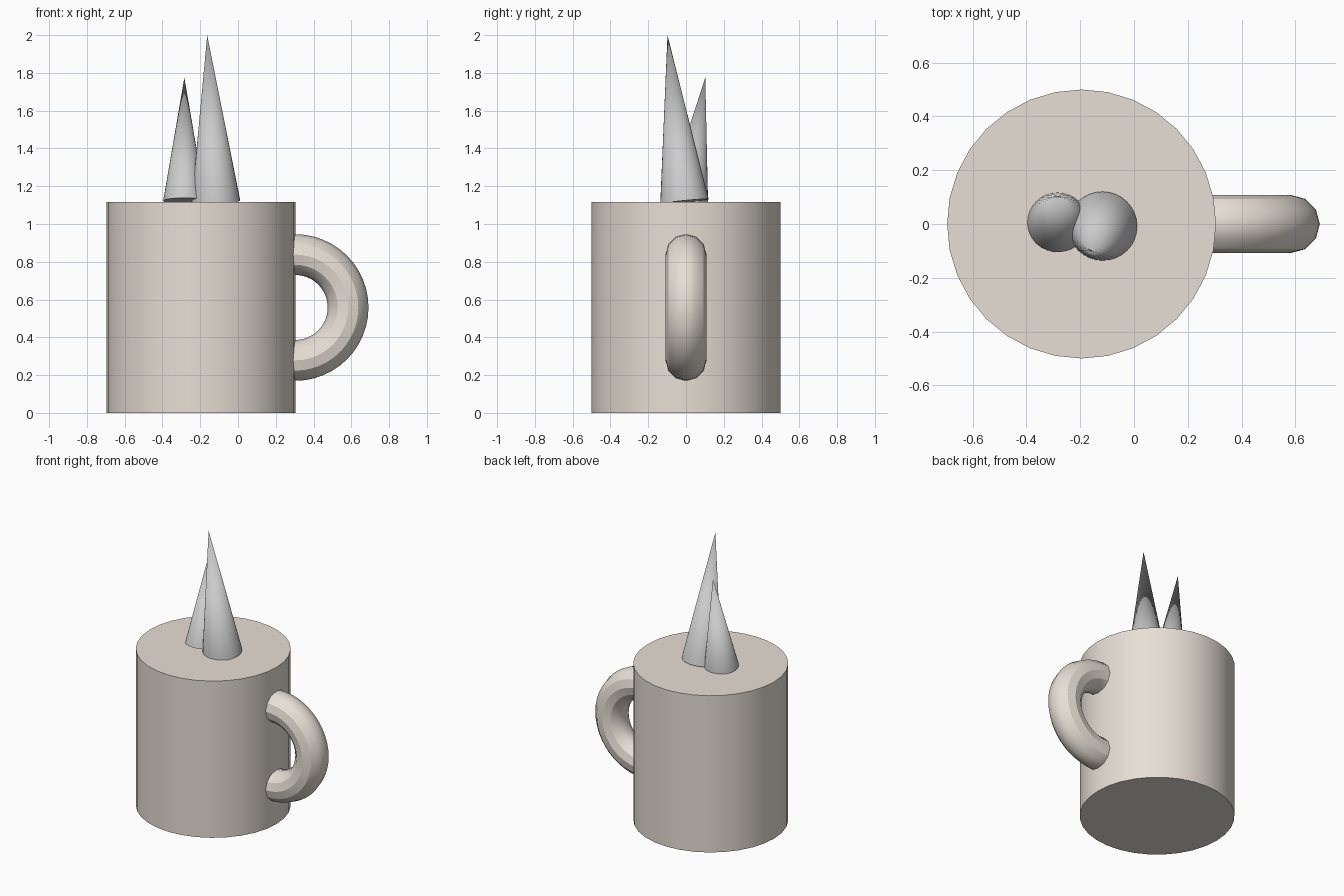
import bpy, math
from mathutils import Vector

if "Cube" in bpy.data.objects:
    bpy.data.objects.remove(bpy.data.objects["Cube"])


def finish(name, mat=None):
    ob = bpy.context.object
    ob.name = name
    bpy.ops.object.shade_smooth_by_angle(angle=math.radians(30))
    if mat:
        ob.data.materials.append(mat)
    return ob


def spike(name, base, tip, radius):
    base, tip = Vector(base), Vector(tip)
    axis = tip - base
    bpy.ops.mesh.primitive_cone_add(
        vertices=32, radius1=radius, radius2=0, depth=axis.length,
        location=(base + tip) / 2,
        rotation=Vector((0, 0, 1)).rotation_difference(axis).to_euler())
    return finish(name)


clay = bpy.data.materials.new("beige_clay")
clay.diffuse_color = (0.8, 0.74, 0.67, 1)
clay.use_nodes = True
clay.node_tree.nodes["Principled BSDF"].inputs["Base Color"].default_value = clay.diffuse_color

# Mug body
H = 1.116
bpy.ops.mesh.primitive_cylinder_add(vertices=32, radius=0.5, depth=H,
                                    location=(-0.195, 0, H / 2))
finish("mug_body", clay)

# Ring handle, half sunk into the body
bpy.ops.mesh.primitive_torus_add(major_radius=0.28, minor_radius=0.108,
                                 major_segments=48, minor_segments=12,
                                 location=(0.303, 0, 0.558),
                                 rotation=(math.pi / 2, 0, 0))
finish("mug_handle", clay)

# Two leaning spikes on top
spike("tall_spike", (-0.117, -0.008, 1.118), (-0.163, -0.098, 2.0), 0.129)
spike("short_spike", (-0.284, 0.006, 1.122), (-0.284, 0.102, 1.775), 0.112)
